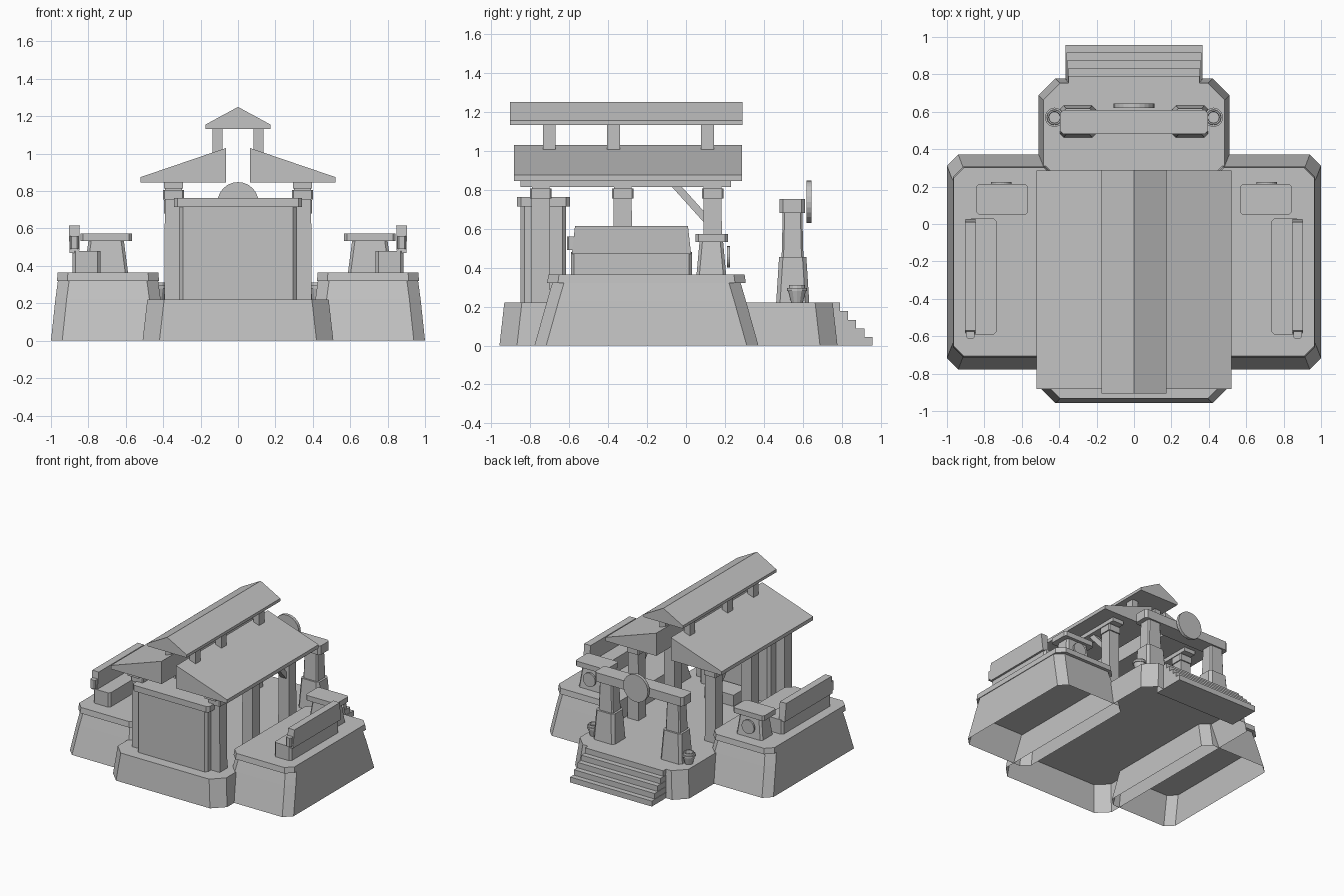
import bpy, bmesh, math
from mathutils import Matrix

cube = bpy.data.objects.get("Cube")
if cube:
    bpy.data.objects.remove(cube, do_unlink=True)

stone = bpy.data.materials.new("grey_stone")
GREY = (0.54, 0.54, 0.54, 1)
stone.use_nodes = True
stone.diffuse_color = GREY
stone.node_tree.nodes["Principled BSDF"].inputs["Base Color"].default_value = GREY


def finish(name, bm):
    bmesh.ops.recalc_face_normals(bm, faces=bm.faces)
    mesh = bpy.data.meshes.new(name)
    bm.to_mesh(mesh)
    bm.free()
    mesh.materials.append(stone)
    obj = bpy.data.objects.new(name, mesh)
    bpy.context.collection.objects.link(obj)
    return obj


def mirrored(obj):
    """Repeat the part on the other side of x = 0."""
    obj.modifiers.new("mirror", 'MIRROR').use_mirror_merge = False
    return obj


def stack(name, cx, cy, rings, cut=0.0, open_bottom=False):
    """Loft of corner-cut rectangles; each ring is (half_x, half_y, z)."""
    bm = bmesh.new()
    loops = []
    for hx, hy, z in rings:
        if cut:
            pts = [(hx, cut - hy), (hx, hy - cut), (hx - cut, hy), (cut - hx, hy),
                   (-hx, hy - cut), (-hx, cut - hy), (cut - hx, -hy), (hx - cut, -hy)]
        else:
            pts = [(hx, -hy), (hx, hy), (-hx, hy), (-hx, -hy)]
        loops.append([bm.verts.new((cx + x, cy + y, z)) for x, y in pts])
    for a, b in zip(loops, loops[1:]):
        for i in range(len(a)):
            j = (i + 1) % len(a)
            bm.faces.new((a[i], a[j], b[j], b[i]))
    bm.faces.new(loops[-1])
    if not open_bottom:
        bm.faces.new(loops[0][::-1])
    return finish(name, bm)


def box(name, x0, x1, y0, y1, z0, z1, cut=0.0):
    hx, hy = (x1 - x0) / 2, (y1 - y0) / 2
    return stack(name, (x0 + x1) / 2, (y0 + y1) / 2,
                 [(hx, hy, z0), (hx, hy, z1)], cut)


def extrude(name, profile, y0, y1):
    """Extrude an x-z profile along y."""
    bm = bmesh.new()
    ends = [[bm.verts.new((x, y, z)) for x, z in profile] for y in (y0, y1)]
    n = len(profile)
    for e in ends:
        bm.faces.new(e)
    for i in range(n):
        j = (i + 1) % n
        bm.faces.new((ends[0][i], ends[0][j], ends[1][j], ends[1][i]))
    return finish(name, bm)


def disc(name, x, z, r, y0, y1):
    bm = bmesh.new()
    place = Matrix.Translation((x, (y0 + y1) / 2, z)) @ Matrix.Rotation(math.pi / 2, 4, 'X')
    bmesh.ops.create_cone(bm, cap_ends=True, segments=24, radius1=r, radius2=r,
                          depth=y1 - y0, matrix=place)
    return finish(name, bm)


def lathe(name, x, y, profile, sides=12):
    bm = bmesh.new()
    rings = [[bm.verts.new((x + r * math.cos(k * math.tau / sides),
                            y + r * math.sin(k * math.tau / sides), z))
              for k in range(sides)] for r, z in profile]
    for a, b in zip(rings, rings[1:]):
        for i in range(sides):
            j = (i + 1) % sides
            bm.faces.new((a[i], a[j], b[j], b[i]))
    bm.faces.new(rings[0])
    bm.faces.new(rings[-1])
    return finish(name, bm)


# Platforms, hollow underneath; the side ones have a base, an upper course and a coping
FLOOR, SIDE = 0.22, 0.365
stack("central_platform", 0, -0.09, [(0.51, 0.868, 0), (0.485, 0.843, FLOOR)], 0.09, True)
mirrored(stack("side_base", 0.695, -0.203,
               [(0.305, 0.575, 0), (0.281, 0.512, 0.225)], 0.06, True))
mirrored(stack("side_course", 0.695, -0.203,
               [(0.281, 0.512, 0.225), (0.268, 0.484, 0.32)], 0.06))
mirrored(stack("side_coping", 0.695, -0.203,
               [(0.273, 0.51, 0.32), (0.269, 0.504, SIDE)], 0.055))

# Back stairs, each step a slab reaching back to the platform
RISE = FLOOR / 5
for i in range(5):
    w = 0.365 - 0.004 * i
    box(f"stair_{i + 1}", -w, w, 0.70, 0.958 - 0.042 * i, RISE * i, RISE * (i + 1))

# Front screen block with coping, and low dais behind it
box("screen_block", -0.315, 0.315, -0.85, -0.615, FLOOR, 0.72, 0.02)
box("screen_coping", -0.343, 0.343, -0.868, -0.595, 0.715, 0.763, 0.02)
box("dais", -0.13, 0.13, -0.59, -0.42, FLOOR, 0.31)

# Columns, capitals and roof beams
for n, y in enumerate((-0.746, -0.325, 0.137), 1):
    mirrored(stack(f"column_{n}", 0.345, y, [(0.048, 0.048, FLOOR), (0.046, 0.046, 0.816)]))
    mirrored(box(f"capital_{n}", 0.29, 0.40, y - 0.056, y + 0.056, 0.755, 0.806, 0.008))
mirrored(box("roof_beam", 0.295, 0.395, -0.85, 0.23, 0.815, 0.85))

# Diagonal brace
brace = box("column_brace", -0.025, 0.025, -0.13, 0.12, -0.019, 0.019)
brace.data.transform(Matrix.Translation((0.345, 0.025, 0.735)) @ Matrix.Rotation(math.radians(-48), 4, 'X'))
mirrored(brace)

# Split lower roof, raised ridge roof and its short posts
mirrored(extrude("lower_roof", [(0.065, 0.846), (0.52, 0.846), (0.52, 0.875), (0.065, 1.03)],
                 -0.882, 0.287))
extrude("ridge_roof", [(-0.175, 1.132), (0.175, 1.132), (0.175, 1.155), (0, 1.25), (-0.175, 1.155)],
        -0.905, 0.29)
for n, y in enumerate((-0.702, -0.372, 0.11), 1):
    mirrored(box(f"ridge_post_{n}", 0.083, 0.135, y - 0.033, y + 0.033, 0.95, 1.14))

# Benches with back boards on the side platforms
mirrored(box("bench_seat", 0.735, 0.885, -0.59, 0.03, SIDE, 0.48, 0.015))
mirrored(stack("bench_back", 0.875, -0.28, [(0.026, 0.306, 0.47), (0.029, 0.29, 0.615)]))
mirrored(box("bench_end_knob", 0.852, 0.898, -0.612, -0.57, 0.49, 0.56, 0.008))

# Small pedestals with a round plaque
mirrored(stack("pedestal", 0.705, 0.13, [(0.117, 0.076, SIDE), (0.094, 0.06, 0.54)], 0.015))
mirrored(box("pedestal_top", 0.567, 0.843, 0.048, 0.215, 0.532, 0.573, 0.015))
mirrored(disc("pedestal_plaque", 0.71, 0.455, 0.055, 0.21, 0.225))

# Back gate with round emblem
mirrored(stack("gate_base", 0.30, 0.548, [(0.096, 0.085, FLOOR), (0.082, 0.07, 0.455)], 0.02))
mirrored(stack("gate_post", 0.30, 0.547, [(0.065, 0.056, 0.45), (0.058, 0.05, 0.69)], 0.01))
box("gate_lintel", -0.395, 0.395, 0.48, 0.61, 0.68, 0.752, 0.018)
disc("gate_emblem", 0, 0.738, 0.11, 0.62, 0.645)

# Urns beside the gate
mirrored(lathe("urn", 0.425, 0.57, [(0.03, FLOOR), (0.046, 0.28), (0.052, 0.28), (0.052, 0.295),
                                    (0.042, 0.295), (0.04, 0.31), (0.032, 0.31), (0.03, 0.285)]))
